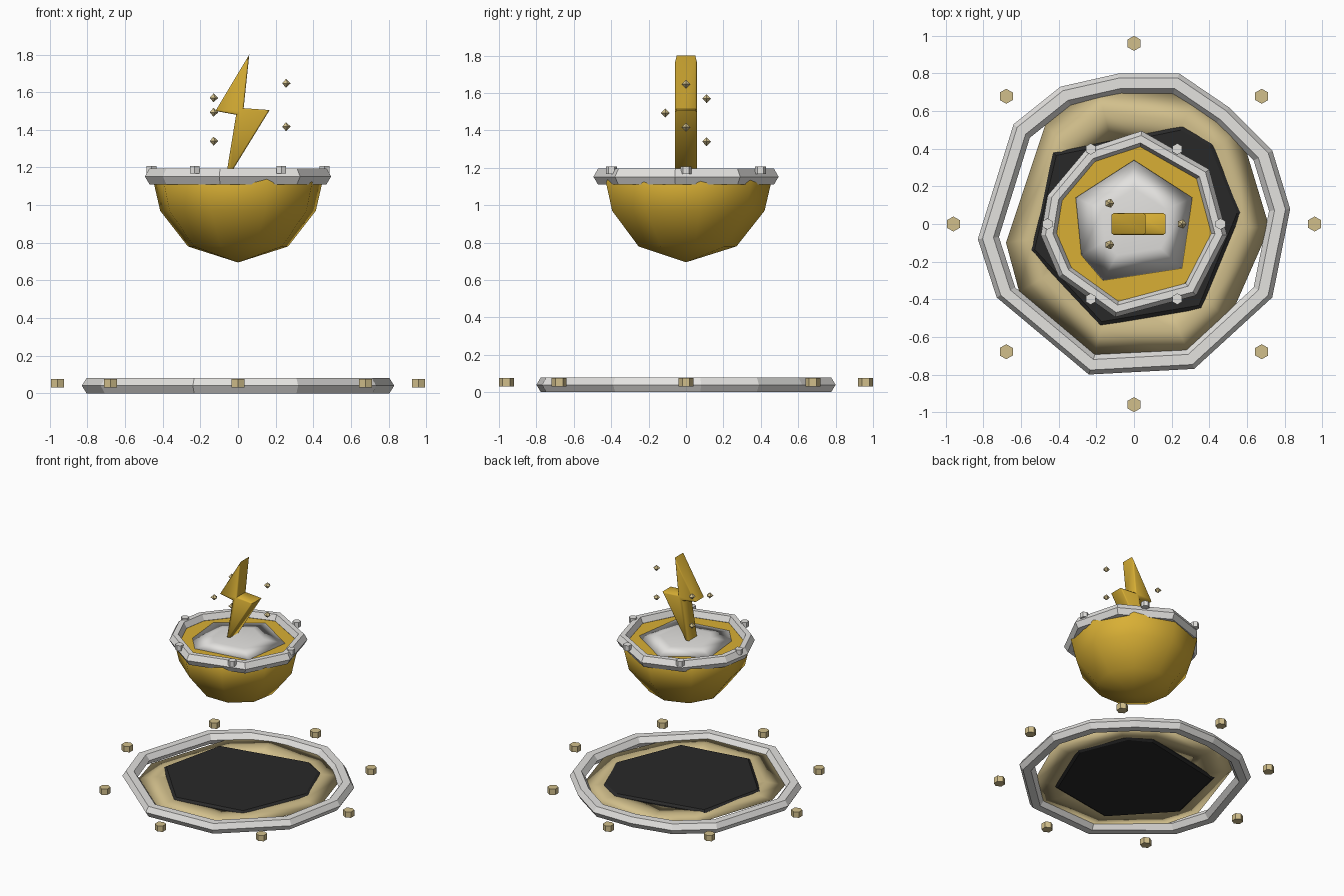
import bpy, bmesh, math

if "Cube" in bpy.data.objects:
    bpy.data.objects.remove(bpy.data.objects["Cube"])


def material(name, r, g, b):
    m = bpy.data.materials.new(name)
    m.diffuse_color = (r, g, b, 1)
    m.use_nodes = True
    m.node_tree.nodes["Principled BSDF"].inputs["Base Color"].default_value = m.diffuse_color
    return m


GOLD = material("gold", 0.69, 0.43, 0.035)
TAN = material("pale brass", 0.64, 0.52, 0.26)
SILVER = material("silver", 0.77, 0.76, 0.74)
BLACK = material("black", 0.022, 0.022, 0.022)


def finish(name, bm, mat, smooth=None):
    bmesh.ops.recalc_face_normals(bm, faces=bm.faces)
    mesh = bpy.data.meshes.new(name)
    bm.to_mesh(mesh)
    bm.free()
    mesh.materials.append(mat)
    ob = bpy.data.objects.new(name, mesh)
    bpy.context.collection.objects.link(ob)
    if smooth:
        bpy.context.view_layer.objects.active = ob
        ob.select_set(True)
        bpy.ops.object.shade_smooth_by_angle(angle=math.radians(smooth))
        ob.select_set(False)
    return ob


def loft(name, outline, profile, mat, closed=False, smooth=None):
    """Sweep (scale, z) profile steps around an outline; scale 0 makes a point."""
    bm = bmesh.new()
    loops = []
    for s, z in profile:
        if s == 0:
            loops.append([bm.verts.new((0, 0, z))] * len(outline))
        else:
            loops.append([bm.verts.new((x * s, y * s, z)) for x, y in outline])
    pairs = list(zip(loops, loops[1:])) + ([(loops[-1], loops[0])] if closed else [])
    n = len(outline)
    for a, b in pairs:
        for i in range(n):
            j = (i + 1) % n
            bm.faces.new(list(dict.fromkeys((a[i], a[j], b[j], b[i]))))
    if not closed:
        for end in (loops[0], loops[-1]):
            if end[0] is not end[1]:
                bm.faces.new(end)
    return finish(name, bm, mat, smooth)


def ngon(n, start=90):
    return [(math.cos(math.radians(start + 360 * i / n)),
             math.sin(math.radians(start + 360 * i / n))) for i in range(n)]


def studs(name, count, ring_r, r, z0, z1, mat):
    """Circle of small upright hexagonal studs."""
    for i in range(count):
        a = 2 * math.pi * i / count
        ob = loft(f"{name}_{i + 1}", ngon(6), [(r, z0), (r, z1)], mat)
        ob.location = (ring_r * math.cos(a), ring_r * math.sin(a), 0)


# Base: irregular outer ring, brass inner ring, dark centre plate
base_outline = [(0.83, 0.08), (0.735, 0.39), (0.505, 0.62), (0.24, 0.80), (-0.08, 0.80),
                (-0.39, 0.73), (-0.64, 0.53), (-0.83, -0.08), (-0.73, -0.39),
                (-0.24, -0.80), (0.32, -0.77), (0.735, -0.39)]
loft("base_ring", base_outline,
     [(1.0, 0.04), (0.97, 0.08), (0.90, 0.08), (0.865, 0.04), (0.90, 0.0), (0.97, 0.0)],
     SILVER, closed=True)
brass_outline = [(-0.68, -0.1), (-0.47, 0.53), (-0.2, 0.74), (0.33, 0.68), (0.56, 0.51),
                 (0.72, -0.02), (0.50, -0.52), (0.3, -0.71), (-0.22, -0.71), (-0.61, -0.36)]
loft("brass_ring", brass_outline,
     [(1.0, 0.04), (0.8, 0.06), (0.55, 0.04), (0.8, 0.02)], TAN, closed=True, smooth=180)
plate_outline = [(-0.55, -0.14), (-0.43, 0.38), (0.26, 0.52), (0.42, 0.43),
                 (0.57, 0.06), (0.36, -0.45), (-0.18, -0.54)]
loft("centre_plate", plate_outline,
     [(0.96, 0.01), (1.0, 0.025), (1.0, 0.055), (0.96, 0.07)], BLACK)
studs("base_stud", 8, 0.96, 0.04, 0.03, 0.076, TAN)

# Floating bowl with a capped top
loft("bowl", ngon(9, 10),
     [(0, 0.695), (0.27, 0.78), (0.42, 0.97), (0.455, 1.12), (0.44, 1.15)], GOLD, smooth=55)

# Shallow silver dome set in the bowl
dome_outline = [(0.0, 0.34), (0.31, 0.14), (0.255, -0.235), (-0.165, -0.30),
                (-0.28, -0.165), (-0.31, 0.14)]
loft("bowl_dome", dome_outline, [(0, 1.13), (1, 1.153), (0.55, 1.172), (0, 1.182)],
     SILVER, smooth=180)

# Rim ring with studs
rim_outline = [(0.04, 0.495), (0.40, 0.29), (0.495, -0.06), (0.33, -0.38), (-0.1, -0.495),
               (-0.40, -0.28), (-0.495, -0.06), (-0.46, 0.15), (-0.25, 0.40)]
loft("rim_ring", rim_outline,
     [(1.0, 1.152), (0.95, 1.195), (0.87, 1.195), (0.83, 1.152), (0.87, 1.11), (0.95, 1.11)],
     SILVER, closed=True)
studs("rim_stud", 6, 0.46, 0.03, 1.168, 1.208, SILVER)

# Lightning bolt: extruded zigzag with bevelled edges
zigzag = [(0.06, 1.80), (-0.12, 1.50), (-0.01, 1.48), (-0.06, 1.175),
          (-0.035, 1.175), (0.168, 1.505), (0.03, 1.515)]
bm = bmesh.new()
front = bm.faces.new([bm.verts.new((x, -0.058, z)) for x, z in zigzag])
back = bmesh.ops.extrude_face_region(bm, geom=[front])["geom"]
bmesh.ops.translate(bm, vec=(0, 0.116, 0),
                    verts=[v for v in back if isinstance(v, bmesh.types.BMVert)])
bm.faces.ensure_lookup_table()
caps = [e for e in bm.edges if abs(e.verts[0].co.y - e.verts[1].co.y) < 0.01]
bmesh.ops.bevel(bm, geom=caps, offset=0.008, segments=1, affect='EDGES')
finish("lightning_bolt", bm, GOLD, smooth=50)

# Small sparks around the lightning bolt
for i, p in enumerate([(0.255, 0, 1.647), (-0.13, 0.11, 1.570), (-0.13, -0.11, 1.493),
                       (0.255, 0, 1.417), (-0.13, 0.11, 1.340)]):
    ob = loft(f"spark_{i + 1}", ngon(5, 0), [(0, -0.024), (0.025, 0), (0, 0.024)], TAN)
    ob.location = p
